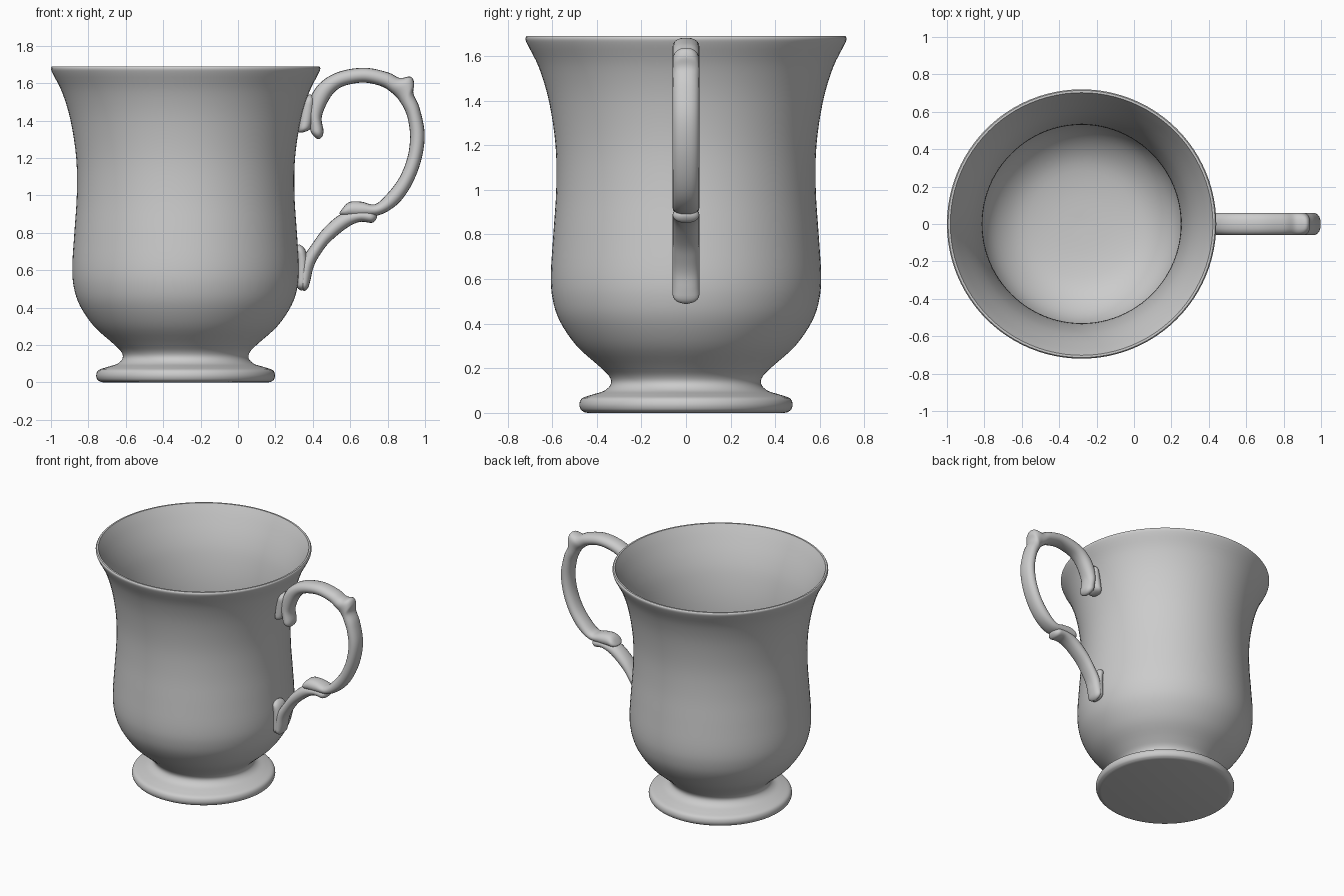
import bpy, bmesh, math
from mathutils import Vector

CX = -0.28  # cup axis


def smooth_path(pts, n):
    """Catmull-Rom interpolation of tuples of any length."""
    out = []
    for i in range(len(pts) - 1):
        a, b, c, d = (Vector(pts[min(max(i + k, 0), len(pts) - 1)]) for k in (-1, 0, 1, 2))
        for s in range(n):
            t = s / n
            out.append(0.5 * (2 * b + (c - a) * t + (2 * a - 5 * b + 4 * c - d) * t * t
                              + (3 * b - a - 3 * c + d) * t ** 3))
    return out + [Vector(pts[-1])]


def skin(name, rings, cap):
    """Bridge equal-length vertex rings into a smooth closed object."""
    bm = bmesh.new()
    vr = [[bm.verts.new(p) for p in r] for r in rings]
    n = len(vr[0])
    for a, b in zip(vr, vr[1:]):
        for i in range(n):
            j = (i + 1) % n
            bm.faces.new((a[i], a[j], b[j], b[i]))
    if cap:
        bm.faces.new(vr[0])
        bm.faces.new(vr[-1])
    bmesh.ops.remove_doubles(bm, verts=bm.verts, dist=1e-5)
    bmesh.ops.recalc_face_normals(bm, faces=bm.faces)
    me = bpy.data.meshes.new(name)
    bm.to_mesh(me)
    bm.free()
    ob = bpy.data.objects.new(name, me)
    bpy.context.collection.objects.link(ob)
    bpy.context.view_layer.objects.active = ob
    ob.select_set(True)
    bpy.ops.object.shade_smooth_by_angle(angle=math.radians(50))
    ob.select_set(False)
    return ob


def sweep(name, edges, half_y=0.06, tip=0.04):
    """Oval bar between two side-view edges (x1, z1, x2, z2), with rounded tips."""
    path = []
    for x1, z1, x2, z2 in smooth_path(edges, 6):
        path.append((Vector(((x1 + x2) / 2, 0, (z1 + z2) / 2)),
                     Vector(((x1 - x2) / 2, 0, (z1 - z2) / 2))))
    dist = [0]
    for p, q in zip(path, path[1:]):
        dist.append(dist[-1] + (q[0] - p[0]).length)
    rings = []
    for (c, h), s in zip(path, dist):
        d = min(1, min(s, dist[-1] - s) / tip)
        f = max(0.08, math.sqrt(1 - (1 - d) ** 2))
        ring = []
        for k in range(20):
            u, v = math.cos(k * math.tau / 20), math.sin(k * math.tau / 20)
            p = c + h * (f * u)
            p.y = half_y * f * math.copysign(abs(v) ** 0.8, v)
            ring.append(p)
        rings.append(ring)
    return skin(name, rings, True)


# Cup with pedestal foot: outer wall, rim, then inner wall
outer = [(0.455, 0.003), (0.472, 0.015), (0.478, 0.04), (0.465, 0.066), (0.42, 0.082),
         (0.365, 0.10), (0.337, 0.13), (0.345, 0.165), (0.39, 0.21), (0.49, 0.30),
         (0.565, 0.41), (0.598, 0.51), (0.606, 0.62), (0.595, 0.80), (0.582, 1.0),
         (0.585, 1.2), (0.615, 1.4), (0.66, 1.55), (0.71, 1.65), (0.72, 1.678), (0.714, 1.69)]
inner = [(0.702, 1.69), (0.665, 1.62), (0.61, 1.5), (0.57, 1.38), (0.54, 1.22), (0.53, 1.05),
         (0.54, 0.85), (0.55, 0.65), (0.54, 0.48), (0.48, 0.34), (0.36, 0.24), (0.2, 0.2), (0, 0.19)]
profile = ([Vector((0, 0)), Vector((0.44, 0))] + smooth_path(outer, 4) + smooth_path(inner, 4))
SEG = 96
skin("cup", [[(CX + r * math.cos(k * math.tau / SEG), r * math.sin(k * math.tau / SEG), z)
              for k in range(SEG)] for r, z in profile], False)

# Handle loop, from the hanging curl over the thumb knob to the lower scroll
sweep("handle_loop", [
    (0.395, 1.315, 0.45, 1.29), (0.385, 1.36, 0.457, 1.345), (0.375, 1.45, 0.448, 1.42),
    (0.395, 1.54, 0.485, 1.51), (0.455, 1.615, 0.53, 1.565), (0.55, 1.664, 0.59, 1.592),
    (0.68, 1.682, 0.68, 1.603), (0.80, 1.658, 0.77, 1.582), (0.865, 1.628, 0.82, 1.55),
    (0.922, 1.635, 0.852, 1.52), (0.942, 1.60, 0.868, 1.498), (0.938, 1.545, 0.885, 1.47),
    (0.97, 1.47, 0.908, 1.41), (0.998, 1.33, 0.92, 1.31), (0.98, 1.19, 0.905, 1.20),
    (0.93, 1.06, 0.86, 1.09), (0.86, 0.96, 0.79, 1.0), (0.77, 0.90, 0.73, 0.952),
    (0.68, 0.885, 0.66, 0.966), (0.60, 0.885, 0.595, 0.964), (0.54, 0.89, 0.545, 0.92)])

# Lower arm, from its small tip down to the cup wall
sweep("handle_lower_arm", [
    (0.74, 0.915, 0.748, 0.865), (0.70, 0.92, 0.715, 0.853), (0.64, 0.92, 0.65, 0.858),
    (0.55, 0.90, 0.58, 0.825), (0.46, 0.825, 0.49, 0.75), (0.40, 0.745, 0.44, 0.685),
    (0.345, 0.66, 0.405, 0.62), (0.325, 0.58, 0.388, 0.55), (0.335, 0.49, 0.372, 0.487)])

# Pads joining handle to cup
sweep("upper_pad", [(0.36, 1.54, 0.41, 1.54), (0.335, 1.46, 0.41, 1.45), (0.32, 1.36, 0.39, 1.36),
                    (0.31, 1.335, 0.36, 1.335)])
sweep("lower_pad", [(0.30, 0.74, 0.355, 0.735), (0.31, 0.66, 0.375, 0.65),
                    (0.31, 0.56, 0.375, 0.56), (0.31, 0.495, 0.365, 0.487)])
